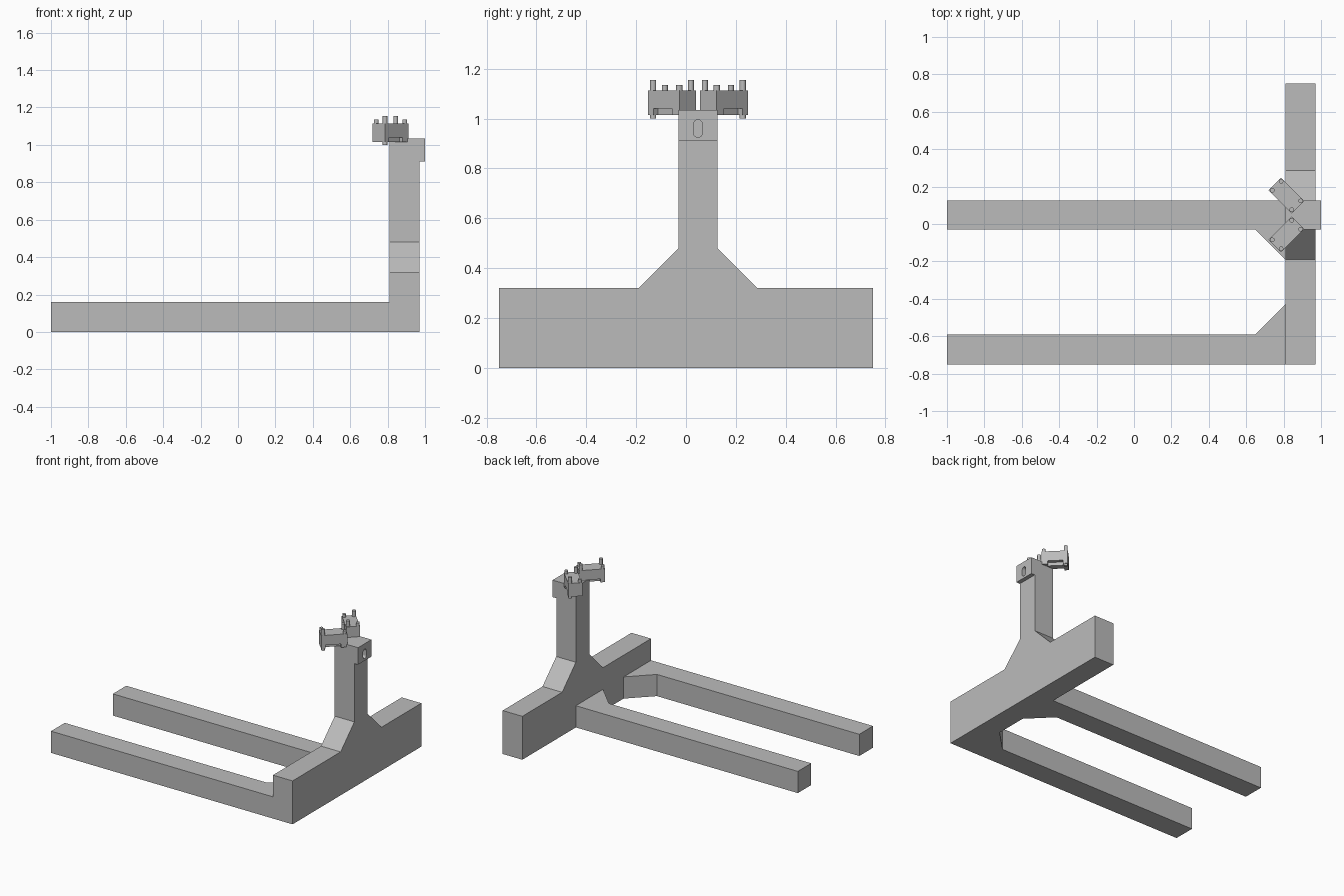
import bpy, bmesh, math
from mathutils import Matrix

cube = bpy.data.objects.get("Cube")
if cube:
    bpy.data.objects.remove(cube, do_unlink=True)

grey = bpy.data.materials.new("plain grey")
grey.use_nodes = True
grey.diffuse_color = (0.5, 0.5, 0.5, 1)
grey.node_tree.nodes["Principled BSDF"].inputs["Base Color"].default_value = (0.5, 0.5, 0.5, 1)

# Main dimensions
BACK, FRONT_FACE = 0.81, 0.97
POST_A, POST_B = -0.03, 0.126
MID = (POST_A + POST_B) / 2
G = 0.16                      # gusset size and beam width


def prism(name, points, axis, low, high):
    """Extrude a 2D outline along x (outline in y, z) or z (outline in x, y)."""
    place = (lambda a, b: (low, a, b)) if axis == 'x' else (lambda a, b: (a, b, low))
    bm = bmesh.new()
    face = bm.faces.new([bm.verts.new(place(a, b)) for a, b in points])
    out = bmesh.ops.extrude_face_region(bm, geom=[face])
    d = high - low
    verts = [v for v in out["geom"] if isinstance(v, bmesh.types.BMVert)]
    bmesh.ops.translate(bm, verts=verts, vec=(d, 0, 0) if axis == 'x' else (0, 0, d))
    bmesh.ops.recalc_face_normals(bm, faces=bm.faces)
    mesh = bpy.data.meshes.new(name)
    bm.to_mesh(mesh)
    bm.free()
    ob = bpy.data.objects.new(name, mesh)
    bpy.context.collection.objects.link(ob)
    mesh.materials.append(grey)
    return ob


def rect(a0, a1, b0, b1):
    return [(a0, b0), (a1, b0), (a1, b1), (a0, b1)]


# Cross beam with gusseted post, one outline
prism("beam_and_post", [
    (-0.75, 0), (0.75, 0), (0.75, 2 * G), (POST_B + G, 2 * G), (POST_B, 3 * G),
    (POST_B, 0.91), (POST_A, 0.91), (POST_A, 3 * G), (POST_A - G, 2 * G), (-0.75, 2 * G)],
    'x', BACK, FRONT_FACE)

# Two long arms, each with a gusset on the side facing the other arm
prism("middle_arm", [(-1, POST_A), (BACK - G, POST_A), (BACK, POST_A - G),
                     (BACK, POST_B), (-1, POST_B)], 'z', 0, G)
inner = -0.75 + G
prism("front_arm", [(-1, -0.75), (BACK, -0.75), (BACK, inner + G),
                    (BACK - G, inner), (-1, inner)], 'z', 0, G)

# Post head with an oval socket
head = prism("post_head", rect(POST_A, POST_B, 0.91, 1.035), 'x', BACK, 1.0)
r, half = 0.018, 0.017
oval = []
for i in range(26):
    a = math.pi * (i if i < 13 else i - 1) / 12
    oval.append((MID + r * math.cos(a), 0.96 + r * math.sin(a) + (half if i < 13 else -half)))
cutter = prism("socket_cutter", oval, 'x', 0.94, 1.05)
cutter.hide_render = True
mod = head.modifiers.new("socket", 'BOOLEAN')
mod.operation, mod.solver, mod.object = 'DIFFERENCE', 'EXACT', cutter
bpy.context.view_layer.objects.active = head
bpy.ops.object.modifier_apply(modifier="socket")
bpy.data.objects.remove(cutter, do_unlink=True)

# Two angled sensor modules, mirrored about the post
L, W = 0.0885, 0.047
FLOOR, STEP, TOP = 1.015, 1.04, 1.113
for name, side in (("front_sensor", -1), ("back_sensor", 1)):
    turn = Matrix.Translation((0.815, MID + side * 0.104, 0)) @ \
        Matrix.Rotation(-side * math.pi / 4, 4, 'Z')
    parts = [prism(name + "_body", rect(-L, L, -W, W), 'z', STEP, TOP)]
    # Underside with a shallow recess in both long sides
    a, b, w = -L + 0.03, L - 0.043, W - 0.025
    parts.append(prism(name + "_base", [
        (-L, -W), (a, -W), (a, -w), (b, -w), (b, -W), (L, -W),
        (L, W), (b, W), (b, w), (a, w), (a, W), (-L, W)], 'z', FLOOR, STEP))
    # Tall pins on one diagonal, short pins on the other
    for u in (-1, 1):
        for v in (-1, 1):
            tall = u * v == -side
            cx, cy = u * (L - 0.0145), v * (W - 0.0135)
            ring = [(cx + 0.0125 * math.cos(k * math.pi / 8),
                     cy + 0.0125 * math.sin(k * math.pi / 8)) for k in range(16)]
            parts.append(prism(name + ("_tall_pin" if tall else "_short_pin"), ring, 'z',
                               1.0 if tall else FLOOR + 0.005, 1.155 if tall else 1.135))
    for p in parts:
        p.data.transform(turn)
